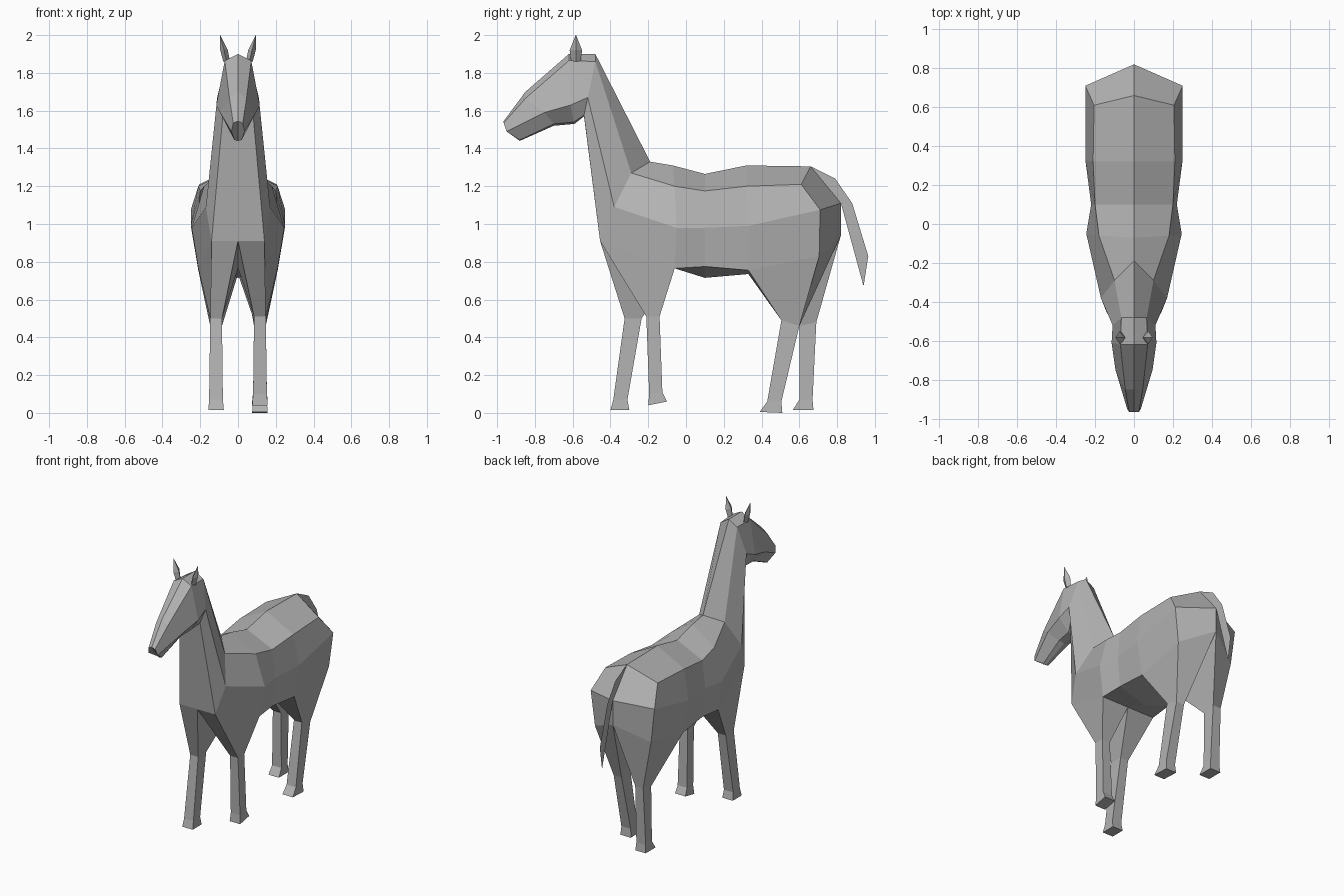
import bpy
import bmesh

cube = bpy.data.objects.get("Cube")
if cube:
    bpy.data.objects.remove(cube, do_unlink=True)

coat = bpy.data.materials.new("grey coat")
coat.use_nodes = True
GREY = (0.45, 0.45, 0.45, 1)
coat.diffuse_color = GREY
coat.node_tree.nodes["Principled BSDF"].inputs["Base Color"].default_value = GREY


def build(name, faces):
    """Join faces given as point lists into one flat-shaded object."""
    bm = bmesh.new()
    for face in faces:
        bm.faces.new([bm.verts.new(p) for p in face])
    bmesh.ops.remove_doubles(bm, verts=bm.verts, dist=0.0005)
    bmesh.ops.recalc_face_normals(bm, faces=bm.faces)
    mesh = bpy.data.meshes.new(name)
    bm.to_mesh(mesh)
    bm.free()
    mesh.materials.append(coat)
    obj = bpy.data.objects.new(name, mesh)
    bpy.context.collection.objects.link(obj)
    return obj


def flip(faces):
    return [[(-x, y, z) for x, y, z in face] for face in faces]


def strips(rows):
    """Quads between neighbouring rows of points."""
    return [[a[i], a[i + 1], b[i + 1], b[i]]
            for a, b in zip(rows, rows[1:]) for i in range(len(a) - 1)]


def tube(rings, cap_start=False):
    """Closed tube through rings, capped at the end."""
    faces = strips([r + r[:1] for r in rings]) + [rings[-1]]
    return faces + [rings[0]] if cap_start else faces


def leg_ring(side, front, back, inner, outer):
    """Four corners from (y, z) of the front and back edges."""
    return [(side * x, *edge) for x, edge in
            ((outer, front), (outer, back), (inner, back), (inner, front))]


# Long rows of the torso, shoulder to rump
spine = [(0, -.19, 1.33), (0, -.07, 1.31), (0, .1, 1.265), (0, .32, 1.31), (0, .66, 1.305)]
upper = [(.1, -.29, 1.27), (.18, -.06, 1.2), (.2, .1, 1.175), (.21, .32, 1.2), (.205, .61, 1.21)]
flank = [(.17, -.38, 1.09), (.245, -.05, .98), (.22, .1, .98), (.25, .33, .99), (.25, .71, 1.075)]
belly = [(.21, -.06, .765), (.2, .1, .775), (.21, .33, .755)]
keel = [(0, -.06, .765), (0, .1, .715), (0, .33, .735)]
chest, chest_mid = (.14, -.455, .91), (0, -.455, .91)
dock, seat = (0, .82, 1.11), (0, .82, .94)
haunch = (.22, .705, .83)

# Posed legs: front and back edge (y, z) at knee, ankle and hoof
poses = {
    "front_left_leg": (((-.21, .51), (-.14, .51)), ((-.195, .1), (-.125, .11)), ((-.2, .04), (-.1, .06))),
    "front_right_leg": (((-.325, .5), (-.235, .5)), ((-.385, .07), (-.31, .07)), ((-.4, .015), (-.3, .015))),
    "back_left_leg": (((.505, .49), (.6, .46)), ((.43, .06), (.505, .06)), ((.39, .005), (.51, 0))),
    "back_right_leg": (((.6, .46), (.69, .48)), ((.6, .07), (.67, .07)), ((.565, .015), (.675, .015))),
}
for name, (top, ankle, hoof) in poses.items():
    side = 1 if "left" in name else -1
    build(name, tube([leg_ring(side, *top, .085, .147),
                      leg_ring(side, *ankle, .08, .153),
                      leg_ring(side, *hoof, .075, .157)]))


def thigh(pose, front_out, front_in, back_out, back_in):
    """Panels narrowing from the torso to the top of a leg."""
    a, b, c, d = leg_ring(1, *poses[pose][0], .085, .147)
    return [[front_out, back_out, b, a], [front_in, front_out, a, d],
            [back_out, back_in, c, b], [back_in, front_in, d, c]]


# Torso with thighs blending into the differently posed legs
torso = []
for side in ("left", "right"):
    half = strips([spine, upper, flank]) + strips([flank[1:4], belly, keel])
    half += [[spine[4], upper[4], flank[4], dock],
             [dock, flank[4], haunch, seat],
             [chest, flank[0], flank[1], belly[0]],
             [belly[2], flank[3], flank[4], haunch]]
    half += thigh(f"front_{side}_leg", chest, chest_mid, belly[0], keel[0])
    half += thigh(f"back_{side}_leg", belly[2], keel[2], haunch, seat)
    torso += half if side == "left" else flip(half)
build("torso", torso)

# Neck
throat = [(0, -.48, 1.9), (.065, -.48, 1.86), (.11, -.52, 1.67), (.08, -.54, 1.575), (0, -.54, 1.57)]
neck = strips([[spine[0], upper[0], flank[0], chest, chest_mid], throat])
build("neck", neck + flip(neck))

# Head, from poll to muzzle
head_rings = [
    throat,
    [(0, -.62, 1.9), (.07, -.62, 1.865), (.115, -.61, 1.63), (.05, -.595, 1.54), (0, -.59, 1.53)],
    [(0, -.85, 1.7), (.045, -.85, 1.665), (.095, -.75, 1.59), (.04, -.7, 1.53), (0, -.7, 1.52)],
    [(0, -.965, 1.545), (.025, -.965, 1.535), (.035, -.95, 1.49), (.02, -.88, 1.445), (0, -.88, 1.44)],
]
head = strips(head_rings) + [head_rings[-1]]
build("head", head + flip(head))


# Ears
def diamond(x, z, rx, ry, y=-.583):
    return [(x + rx, y, z), (x, y + ry, z), (x - rx, y, z), (x, y - ry, z)]


ear = tube([diamond(.06, 1.86, .018, .025), diamond(.074, 1.92, .02, .033),
            diamond(.095, 2, .001, .001)], True)
build("left_ear", ear)
build("right_ear", flip(ear))

# Tail, a thin sheet
tail_outline = [(.66, 1.305), (.79, 1.24), (.88, 1.11), (.965, .83), (.94, .67), (.82, 1.11)]
build("tail", [[(0, y, z) for y, z in tail_outline]])
